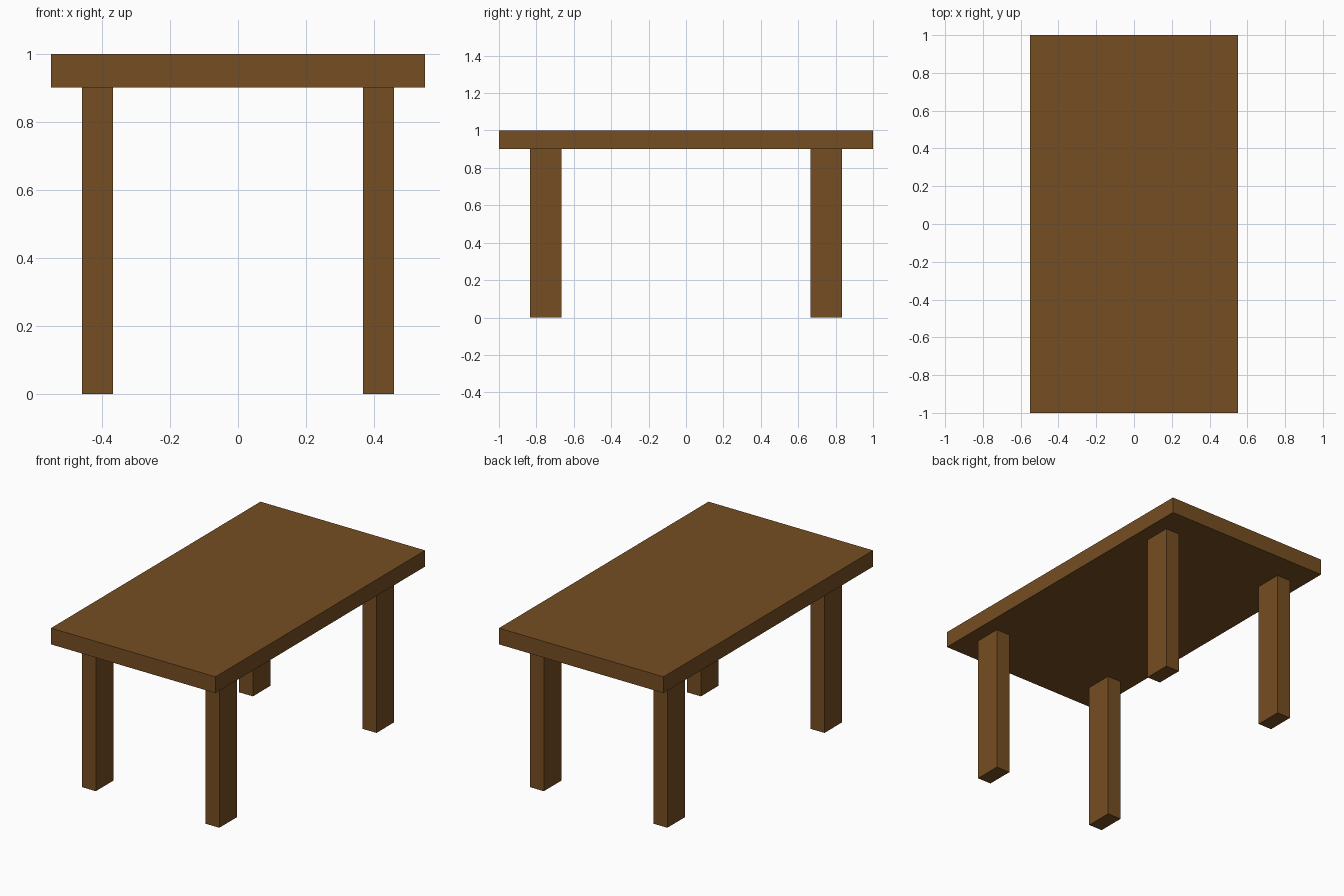
import bpy

if "Cube" in bpy.data.objects:
    bpy.data.objects.remove(bpy.data.objects["Cube"])

wood = bpy.data.materials.new("brown wood")
wood.diffuse_color = (0.18, 0.077, 0.016, 1.0)
wood.use_nodes = True
wood.node_tree.nodes["Principled BSDF"].inputs["Base Color"].default_value = wood.diffuse_color


def box(name, center, size):
    bpy.ops.mesh.primitive_cube_add(size=1, location=center)
    obj = bpy.context.object
    obj.name = name
    obj.scale = size
    bpy.ops.object.transform_apply(location=False, rotation=False, scale=True)
    obj.data.materials.append(wood)
    return obj


# Table top
TOP_BOTTOM = 0.902
box("table_top", (0, 0, (1 + TOP_BOTTOM) / 2), (1.1, 2.0, 1 - TOP_BOTTOM))

# Four legs, inset from the corners
for side, sx in (("left", -1), ("right", 1)):
    for end, sy in (("front", -1), ("back", 1)):
        box(f"{end}_{side}_leg", (sx * 0.413, sy * 0.75, TOP_BOTTOM / 2),
            (0.092, 0.167, TOP_BOTTOM))
